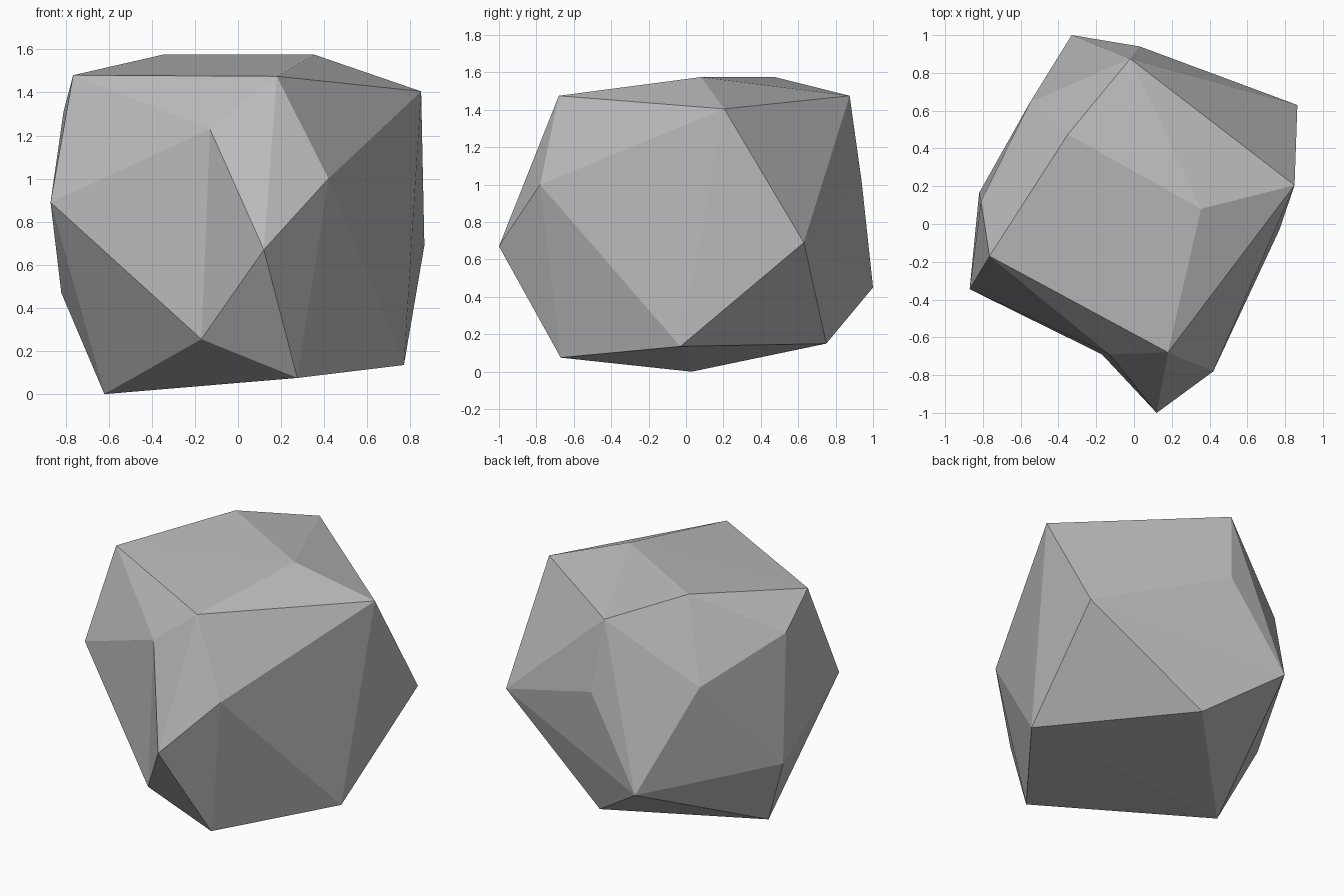
import bpy
import bmesh

cube = bpy.data.objects.get("Cube")
if cube:
    bpy.data.objects.remove(cube, do_unlink=True)


def make_material(name, colour):
    material = bpy.data.materials.new(name)
    material.use_nodes = True
    material.diffuse_color = colour
    shader = next(n for n in material.node_tree.nodes if n.type == "BSDF_PRINCIPLED")
    shader.inputs["Base Color"].default_value = colour
    return material


# Corners of the boulder, grouped by height
crown = dict(
    A=(-.765, -.17, 1.48), B=(.18, -.68, 1.475), C=(.85, .205, 1.405),
    D=(-.35, .475, 1.575), E=(.355, .08, 1.575), P=(-.02, .875, 1.475),
    U=(-.81, .12, 1.31), F=(-.13, -.69, 1.23),
)
waist = dict(
    G=(.42, -.78, 1), H=(.12, -1, .67), I=(-.87, -.345, .89),
    O=(.865, .63, .69), R=(.03, .94, 1.01), T=(-.55, .645, 1.08),
)
base = dict(
    J=(-.82, .165, .47), K=(-.62, .03, 0), L=(-.17, -.69, .255),
    M=(.275, -.67, .075), N=(.77, -.03, .135), Q=(-.33, 1, .45),
    S=(.1, .75, .15),
)

# Facets as fans: a hub corner followed by the chain of corners around it
fans = {
    "B": "AFHGCEA",   # front top edge
    "D": "AEPTUA",    # back of the crown
    "O": "CPRQSNC",   # back corner on the +x side
    "K": "LMNSQJIL",  # underside
    "F": "AILH",      # notch in the front
    "J": "IUTQ",      # flank on the -x side
    "M": "LHGN",      # lower front
    "P": "TQR",       # back face
    "C": "EP",        # gaps between the fans
    "G": "NC",
    "U": "AI",
}


def build_boulder(name, corners, fans, material):
    bm = bmesh.new()
    verts = {key: bm.verts.new(point) for key, point in corners.items()}
    for hub, chain in fans.items():
        for first, second in zip(chain, chain[1:]):
            bm.faces.new([verts[hub], verts[first], verts[second]])
    bmesh.ops.recalc_face_normals(bm, faces=bm.faces[:])
    mesh = bpy.data.meshes.new(name)
    bm.to_mesh(mesh)
    bm.free()
    mesh.materials.append(material)
    boulder = bpy.data.objects.new(name, mesh)
    bpy.context.collection.objects.link(boulder)
    return boulder


stone_grey = make_material("stone grey", (.5, .5, .5, 1))
build_boulder("boulder", {**crown, **waist, **base}, fans, stone_grey)
